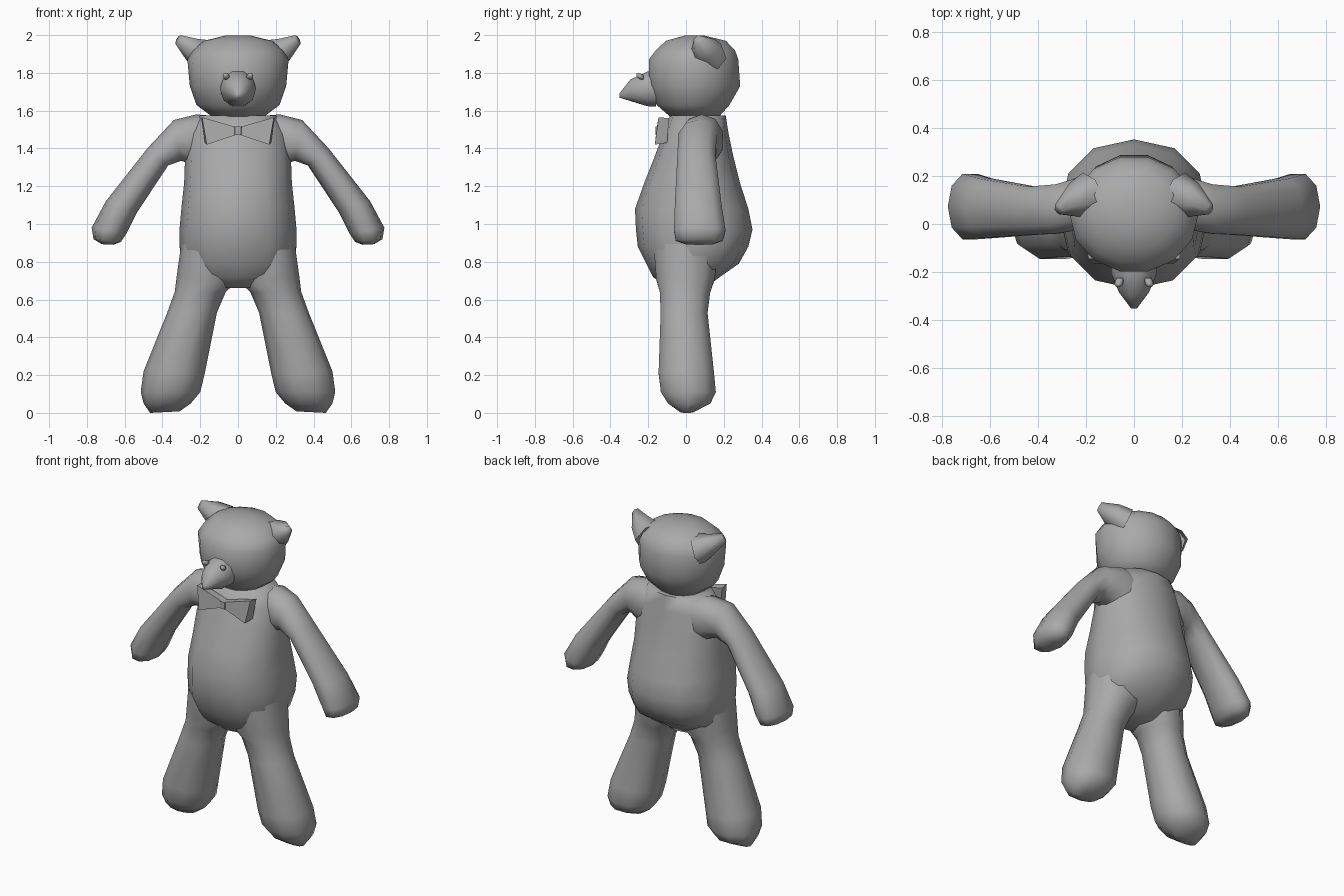
import bpy, bmesh, math
from mathutils import Vector

grey = bpy.data.materials.new("plain grey")
grey.diffuse_color = (0.4, 0.4, 0.4, 1)


def finish(name, bm, angle=75):
    bmesh.ops.recalc_face_normals(bm, faces=bm.faces)
    mesh = bpy.data.meshes.new(name)
    bm.to_mesh(mesh)
    bm.free()
    mesh.materials.append(grey)
    ob = bpy.data.objects.new(name, mesh)
    bpy.context.collection.objects.link(ob)
    bpy.ops.object.select_all(action='DESELECT')
    ob.select_set(True)
    bpy.context.view_layer.objects.active = ob
    bpy.ops.object.shade_smooth_by_angle(angle=math.radians(angle))
    return ob


def loft(name, sections, n=10, power=1.0, side=1, angle=75):
    """Skin oval rings; each section is (centre, half axis, half axis)."""
    bm = bmesh.new()
    rings = []
    for c, u, v in sections:
        ring = []
        for i in range(n):
            a = 2 * math.pi * i / n
            k = [math.copysign(abs(t) ** power, t) for t in (math.cos(a), math.sin(a))]
            p = Vector(c) + Vector(u) * k[0] + Vector(v) * k[1]
            ring.append(bm.verts.new((p.x * side, p.y, p.z)))
        rings.append(ring)
    for a, b in zip(rings, rings[1:]):
        for i in range(n):
            j = (i + 1) % n
            bm.faces.new((a[i], a[j], b[j], b[i]))
    bm.faces.new(rings[0])
    bm.faces.new(rings[-1])
    return finish(name, bm, angle)


def upright(rows):
    """Rows of z, front y, back y, half width."""
    return [((0, (f + b) / 2, z), (w, 0, 0), (0, (b - f) / 2, 0)) for z, f, b, w in rows]


def limb(rows):
    """Rows of outer x, z, inner x, z, front y, back y."""
    return [(((ox + ix) / 2, (f + b) / 2, (oz + iz) / 2),
             ((ox - ix) / 2, 0, (oz - iz) / 2), (0, (b - f) / 2, 0))
            for ox, oz, ix, iz, f, b in rows]


# Pear-shaped torso
loft("torso", upright([
    (0.66, -0.10, 0.10, 0.12), (0.72, -0.175, 0.18, 0.24), (0.79, -0.21, 0.28, 0.29),
    (0.88, -0.255, 0.33, 0.31), (0.97, -0.265, 0.352, 0.31), (1.08, -0.27, 0.33, 0.30),
    (1.22, -0.22, 0.285, 0.285), (1.36, -0.165, 0.25, 0.28), (1.48, -0.12, 0.225, 0.26),
    (1.575, -0.085, 0.21, 0.20)]), 12, 0.88)

# Head
loft("head", upright([
    (1.57, -0.09, 0.18, 0.14), (1.63, -0.16, 0.235, 0.22), (1.73, -0.203, 0.293, 0.255),
    (1.87, -0.203, 0.283, 0.268), (1.92, -0.165, 0.265, 0.24), (1.97, -0.11, 0.215, 0.18),
    (1.997, -0.01, 0.10, 0.07)]), 14)

# Snout with a blunt tip
loft("snout", [
    ((0, -0.16, 1.715), (0.096, 0, 0), (0, 0, 0.098)),
    ((0, -0.205, 1.715), (0.096, 0, 0), (0, 0, 0.096)),
    ((0, -0.285, 1.705), (0.062, 0, 0), (0, -0.01, 0.063)),
    ((0, -0.352, 1.68), (0.012, 0, 0), (0, 0, 0.012))], 10)

for side, tag in ((1, "right"), (-1, "left")):
    # Arm, shoulder to hand
    loft(tag + "_arm", limb([
        (0.10, 1.57, 0.14, 1.28, 0.0, 0.19), (0.22, 1.58, 0.24, 1.31, -0.03, 0.20),
        (0.34, 1.55, 0.30, 1.335, -0.045, 0.17), (0.48, 1.40, 0.37, 1.31, -0.05, 0.16),
        (0.70, 1.12, 0.535, 1.06, -0.065, 0.195), (0.775, 0.98, 0.59, 0.95, -0.07, 0.215),
        (0.765, 0.92, 0.62, 0.905, -0.06, 0.20), (0.72, 0.893, 0.66, 0.89, 0.0, 0.14)]),
        10, 0.92, side)
    # Leg, hip to foot
    loft(tag + "_leg", limb([
        (0.30, 0.90, 0.02, 0.88, -0.18, 0.18), (0.325, 0.72, 0.0, 0.70, -0.165, 0.16),
        (0.335, 0.64, 0.065, 0.64, -0.145, 0.135), (0.375, 0.53, 0.112, 0.53, -0.14, 0.12),
        (0.50, 0.22, 0.178, 0.20, -0.152, 0.155), (0.515, 0.11, 0.20, 0.11, -0.14, 0.165),
        (0.50, 0.05, 0.25, 0.05, -0.10, 0.135), (0.465, 0.0, 0.31, 0.008, -0.03, 0.04)]),
        10, 0.92, side)
    # Ear: a tapering horn with a blunt tip
    loft(tag + "_ear", [
        ((0.17, 0.13, 1.89), (0.05, 0.03, -0.08), (0.02, 0.08, 0.03)),
        ((0.245, 0.10, 1.925), (0.03, 0.02, -0.055), (0.01, 0.07, 0.03)),
        ((0.315, 0.06, 1.975), (0.015, 0, -0.024), (0.008, 0.022, 0.01))], 6, 1, side)
    # Eye: a small bead on the snout
    loft(tag + "_eye", [
        ((0.058, -0.225, 1.775), (0.016, 0, 0), (0, 0, 0.016)),
        ((0.064, -0.25, 1.785), (0.018, 0, 0), (0, 0, 0.018)),
        ((0.066, -0.262, 1.788), (0.009, 0, 0), (0, 0, 0.009))], 6, 1, side)
    # Bow wing: a wedge flaring out from the knot
    bm = bmesh.new()
    v = [bm.verts.new((x * side, y, z)) for x, y, z in (
        (0, -0.155, 1.51), (0, -0.155, 1.475), (0, -0.11, 1.475), (0, -0.11, 1.51),
        (0.19, -0.145, 1.565), (0.165, -0.165, 1.42), (0.175, -0.10, 1.43), (0.195, -0.09, 1.56))]
    for f in ((0, 1, 5, 4), (1, 2, 6, 5), (2, 3, 7, 6), (3, 0, 4, 7), (4, 5, 6, 7), (0, 1, 2, 3)):
        bm.faces.new([v[i] for i in f])
    finish(tag + "_bow_wing", bm, 30)

# Bow knot
loft("bow_knot", [((0, -0.14, 1.47), (0.03, 0, 0), (0, 0.025, 0)),
                  ((0, -0.14, 1.515), (0.03, 0, 0), (0, 0.025, 0))], 6, angle=30)
